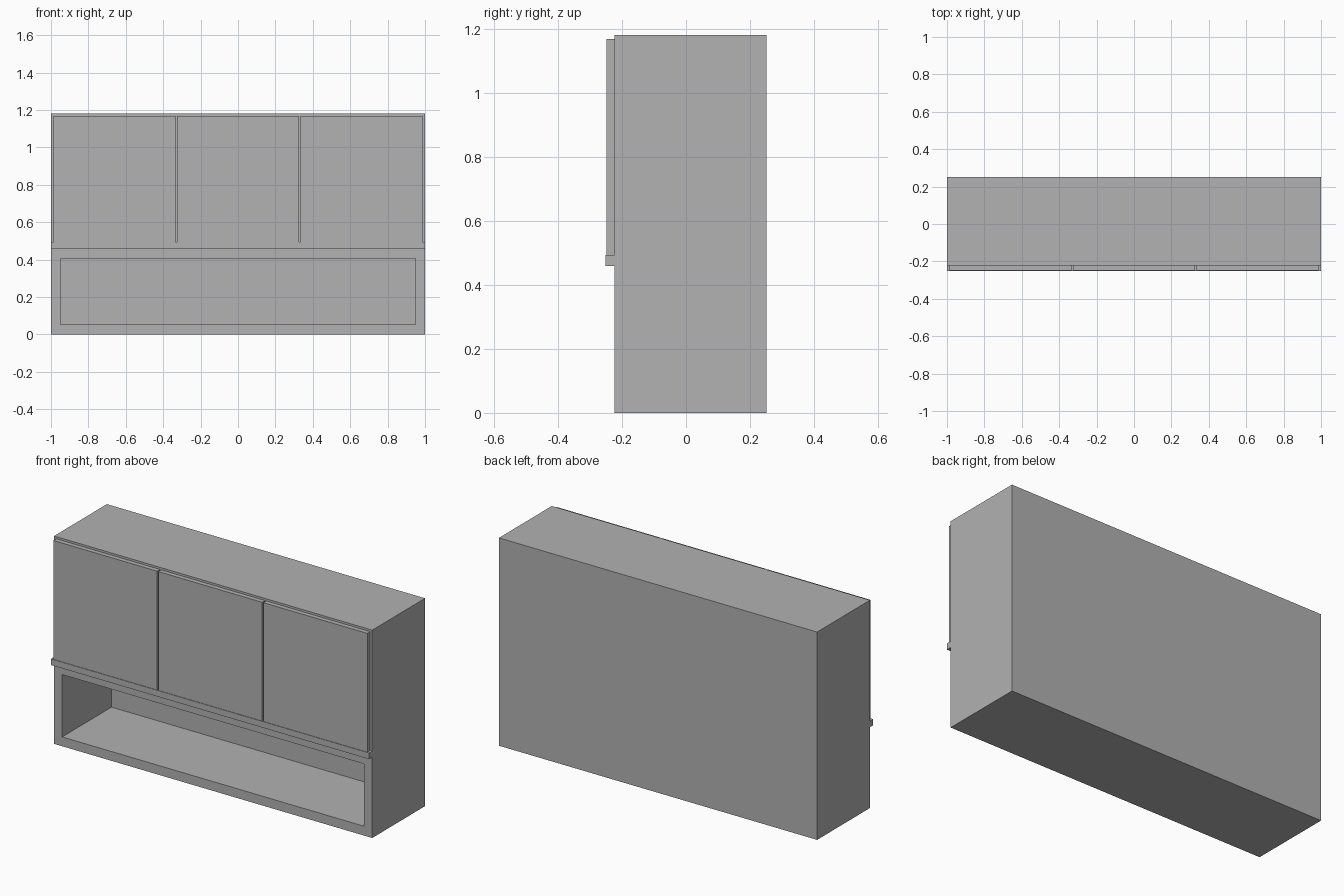
import bpy
import bmesh
from mathutils import Matrix, Vector

default_cube = bpy.data.objects.get("Cube")
if default_cube:
    bpy.data.objects.remove(default_cube, do_unlink=True)

# Single flat colour
grey = bpy.data.materials.new("light_grey")
grey.use_nodes = True
colour = (0.445, 0.445, 0.445, 1)
grey.diffuse_color = colour
grey.node_tree.nodes["Principled BSDF"].inputs["Base Color"].default_value = colour

# Main dimensions
HALF_WIDTH = 1.0
HEIGHT = 1.181
FRONT, BACK = -0.223, 0.251
NICHE_HALF, NICHE_BOTTOM, NICHE_TOP = 0.949, 0.053, 0.407
NICHE_BACK = 0.22
RAIL_BOTTOM, RAIL_TOP, RAIL_FRONT = 0.459, 0.494, -0.252
DOOR_HALF, DOOR_TOP, DOOR_FRONT = 0.987, 1.169, -0.249
DOOR_COUNT, GAP = 3, 0.007


def box_mesh(low, high):
    low, high = Vector(low), Vector(high)
    bm = bmesh.new()
    matrix = Matrix.Translation((low + high) / 2) @ Matrix.Diagonal((*(high - low), 1))
    bmesh.ops.create_cube(bm, size=1, matrix=matrix)
    return bm


def add_part(name, bm):
    bmesh.ops.recalc_face_normals(bm, faces=bm.faces)
    mesh = bpy.data.meshes.new(name)
    bm.to_mesh(mesh)
    bm.free()
    mesh.materials.append(grey)
    part = bpy.data.objects.new(name, mesh)
    bpy.context.collection.objects.link(part)
    return part


# Cabinet body with the open niche pushed into its front
bm = box_mesh((-HALF_WIDTH, FRONT, 0), (HALF_WIDTH, BACK, HEIGHT))
front = min(bm.faces, key=lambda f: f.calc_center_median().y)
bmesh.ops.inset_region(bm, faces=[front], thickness=0.05)
for v in front.verts:
    v.co.x = NICHE_HALF if v.co.x > 0 else -NICHE_HALF
    v.co.z = NICHE_TOP if v.co.z > HEIGHT / 2 else NICHE_BOTTOM
pushed = bmesh.ops.extrude_discrete_faces(bm, faces=[front])["faces"][0]
for v in pushed.verts:
    v.co.y = NICHE_BACK
add_part("cabinet_body", bm)

# Rail below the doors
add_part("front_rail", box_mesh((-HALF_WIDTH, RAIL_FRONT, RAIL_BOTTOM),
                                (HALF_WIDTH, FRONT, RAIL_TOP)))

# Row of doors separated by narrow gaps
door_width = (2 * DOOR_HALF - (DOOR_COUNT - 1) * GAP) / DOOR_COUNT
for name, i in zip(("right_door", "middle_door", "left_door"), range(DOOR_COUNT)):
    x = -DOOR_HALF + i * (door_width + GAP)
    add_part(name, box_mesh((x, DOOR_FRONT, RAIL_TOP),
                            (x + door_width, FRONT, DOOR_TOP)))
